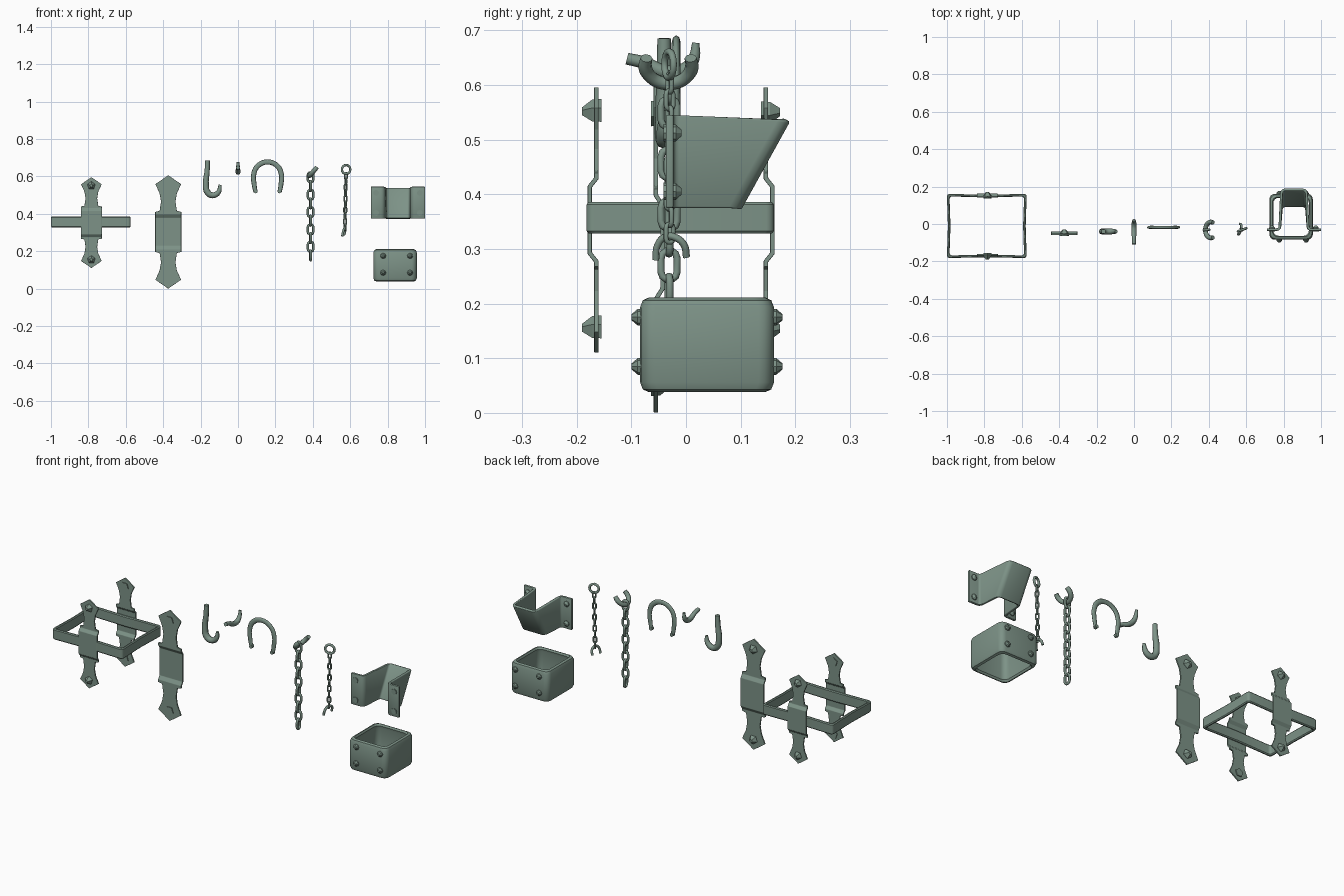
import bpy, bmesh, math
from mathutils import Matrix

if "Cube" in bpy.data.objects:
    bpy.data.objects.remove(bpy.data.objects["Cube"])

iron = bpy.data.materials.new("green_grey_iron")
iron.diffuse_color = (.205, .29, .243, 1)
iron.use_nodes = True
iron.node_tree.nodes["Principled BSDF"].inputs["Base Color"].default_value = iron.diffuse_color


def select(ob):
    bpy.ops.object.select_all(action='DESELECT')
    ob.select_set(True)
    bpy.context.view_layer.objects.active = ob


def mesh_obj(name, verts, faces, smooth=True):
    me = bpy.data.meshes.new(name)
    me.from_pydata(verts, [], faces)
    bm = bmesh.new()
    bm.from_mesh(me)
    bmesh.ops.recalc_face_normals(bm, faces=bm.faces)
    bm.to_mesh(me)
    bm.free()
    me.materials.append(iron)
    ob = bpy.data.objects.new(name, me)
    bpy.context.collection.objects.link(ob)
    if smooth:
        select(ob)
        bpy.ops.object.shade_smooth_by_angle(angle=math.radians(35))
    return ob


def solid(ob, thick, bevel=0.0):
    m = ob.modifiers.new("thickness", 'SOLIDIFY')
    m.thickness, m.offset, m.use_even_offset = thick, 0, True
    if bevel:
        b = ob.modifiers.new("edges", 'BEVEL')
        b.width, b.segments, b.limit_method = bevel, 2, 'ANGLE'


def tube(name, pts, radius, taper=None, cyclic=False, kind='BEZIER'):
    cu = bpy.data.curves.new(name, 'CURVE')
    cu.dimensions = '3D'
    cu.bevel_depth, cu.bevel_resolution = radius, 2
    cu.resolution_u, cu.use_fill_caps = 5, not cyclic
    cu.materials.append(iron)
    sp = cu.splines.new(kind)
    dest = sp.bezier_points if kind == 'BEZIER' else sp.points
    dest.add(len(pts) - 1)
    for i, p in enumerate(pts):
        if kind == 'BEZIER':
            dest[i].co = p
            dest[i].handle_left_type = dest[i].handle_right_type = 'AUTO'
        else:
            dest[i].co = (*p, 1)
        dest[i].radius = taper[i] if taper else 1
    sp.use_cyclic_u = cyclic
    ob = bpy.data.objects.new(name, cu)
    bpy.context.collection.objects.link(ob)
    select(ob)
    bpy.ops.object.convert(target='MESH')
    ob = bpy.context.object
    bpy.ops.object.shade_smooth_by_angle(angle=math.radians(50))
    return ob


def rivet(name, loc, r, h, side, sides=5, back=.009):
    # blunt cone pointing along side * y, with a flat end showing behind the plate
    bm = bmesh.new()
    rot = Matrix.Translation(loc) @ Matrix.Rotation(-side * math.pi / 2, 4, 'X')
    for r1, r2, z0, z1 in ((r, r * .95, -back, h * .3), (r * .95, r * .35, h * .3, h)):
        bmesh.ops.create_cone(bm, cap_ends=True, segments=sides, radius1=r1, radius2=r2, depth=z1 - z0,
                              matrix=rot @ Matrix.Translation((0, 0, (z0 + z1) / 2)))
    me = bpy.data.meshes.new(name)
    bm.to_mesh(me)
    bm.free()
    me.materials.append(iron)
    bpy.context.collection.objects.link(bpy.data.objects.new(name, me))


def strap(name, x, y, z, side, s=1.0):
    # pointed plate: (height, half width, outward step), mirrored top to bottom
    half = [(.205, .055, 0), (.165, .037, 0), (.13, .031, 0), (.09, .037, 0), (.086, .056, 0),
            (.076, .056, 0), (.061, .056, .012)]
    rows = half + [(-h, w, o) for h, w, o in reversed(half)]
    v = [(x, y, z + .243 * s)]
    for h, w, o in rows:
        for sx in (-1, 1):
            v.append((x + sx * w * s, y + side * o, z + h * s))
    v.append((x, y, z - .243 * s))
    f = [(0, 1, 2)]
    f += [(2 * i + 1, 2 * i + 2, 2 * i + 4, 2 * i + 3) for i in range(len(rows) - 1)]
    f.append((len(v) - 3, len(v) - 2, len(v) - 1))
    solid(mesh_obj(name, v, f, False), .008, .0015)
    for sz in (-1, 1):
        rivet(name + "_rivet", (x, y, z + sz * .198 * s), .023 * s ** .5, .026, side)


def loft(name, loops):
    # closed rings stacked and joined end to end into a hollow band
    n, m = len(loops[0]), len(loops)
    v = [p for lp in loops for p in lp]
    f = [(a * n + i, a * n + (i + 1) % n, (a + 1) % m * n + (i + 1) % n, (a + 1) % m * n + i)
         for a in range(m) for i in range(n)]
    return mesh_obj(name, v, f)


def round_rect(cx, cy, hx, hy, r, z, pinch=0.0, k=4):
    out = []
    for q, (sx, sy) in enumerate(((1, 1), (-1, 1), (-1, -1), (1, -1))):
        for i in range(k + 1):
            a = math.pi / 2 * (q + i / k)
            out.append((cx + sx * (hx - r) + r * math.cos(a), cy + sy * (hy - r) + r * math.sin(a), z))
        if pinch:
            p = ((0, hy - pinch), (-hx + pinch, 0), (0, -hy + pinch), (hx - pinch, 0))[q]
            out.append((cx + p[0], cy + p[1], z))
    return out


def link(name, c, length, width, wire, angle):
    r, s, pts = width / 2 - wire, length / 2 - width / 2, []
    for end in (0, 1):
        for i in range(6):
            a = math.pi * (end + i / 5)
            u, w = r * math.cos(a), r * math.sin(a) + (s if end == 0 else -s)
            pts.append((c[0] + u * math.cos(angle), c[1] + u * math.sin(angle), c[2] + w))
    tube(name, pts, wire, cyclic=True, kind='POLY')


# rectangular iron hoop with a strap on its front and back
bx, by = -.787, -.0105
loft("hoop_band", [round_rect(bx, by, .213 - d, .1715 - d, .014, z, .005)
                   for d, z in ((0, .333), (0, .381), (.004, .386), (.01, .386),
                                (.014, .381), (.014, .333), (.01, .328), (.004, .328))])
strap("hoop_strap_front", -.784, -.164, .353, -1)
strap("hoop_strap_back", -.784, .146, .353, 1)

# separate larger strap, facing backward
strap("loose_strap", -.373, -.055, .303, 1, 1.247)

# J shaped hook
tube("j_hook", [(-.163, -.04, .685), (-.165, -.04, .63), (-.172, -.04, .56), (-.163, -.04, .515),
                (-.135, -.04, .499), (-.105, -.04, .515), (-.095, -.04, .555)],
     .0145, (.85, .95, 1.1, 1.15, 1.1, .95, .55))

# small wall hook seen edge on
tube("small_hook", [(0, -.108, .648), (0, -.075, .64), (0, -.04, .624), (0, -.005, .626),
                    (0, .014, .648), (0, .018, .677)], .0135, (.8, .85, 1, 1, .8, .5))

# horseshoe, flattened from a round tube
shoe = tube("horseshoe", [(.094, 0, .515), (.086, 0, .56), (.084, 0, .61), (.106, 0, .656), (.158, 0, .677),
                          (.21, 0, .656), (.232, 0, .61), (.23, 0, .56), (.222, 0, .515)],
            .013, (.85, 1, 1.05, 1.05, 1.05, 1.05, 1.05, 1, .85))
shoe.scale.y = .6
shoe.location.y = -.018
for x in (.095, .221):
    tube("horseshoe_heel", [(x, -.026, .519), (x, -.009, .519)], .01, kind='POLY')

# heavy chain hanging from a broken, tilted ring
pts = []
for i in range(9):
    a = math.radians(-200 + i * 27.5)
    h = .043 * math.sin(a)
    pts.append((.412 + h * .7, -.032 + .043 * math.cos(a), .637 + h * .8))
tube("broken_ring", pts, .0125, (.9, 1, 1, 1, 1, 1, 1, 1, .9))
for i in range(10):
    link("chain_link", (.388, -.031, .595 - i * .0464), .067, .043, .0066, (i % 2) * -math.pi / 2 + .1)

# light chain with a ring on top and an opened link below
ca, sa = math.cos(.35), math.sin(.35)
tube("top_ring", [(.578 + .024 * math.cos(t) * ca, -.031 + .024 * math.cos(t) * sa, .637 + .024 * math.sin(t))
                  for t in [i * math.pi / 8 for i in range(16)]], .0065, cyclic=True, kind='POLY')
for i in range(10):
    link("thin_chain_link", (.577 - i * .0006, -.03, .603 - i * .0305), .043, .024, .0045, (i % 2) * math.pi / 2 + .5)
tube("opened_link", [(.557, -.055, .28), (.562, -.053, .304), (.569, -.038, .322), (.574, -.02, .321),
                     (.573, -.004, .308), (.566, .001, .285)], .0065)

# hollow four sided sleeve with rounded rims
cx, cy = .84, .0385
loft("box_sleeve", [round_rect(cx, cy, .116 - d, .1225 - d, .028, z)
                    for d, z in ((.016, .038), (.005, .043), (0, .056), (0, .193), (.005, .206), (.016, .211),
                                 (.021, .201), (.018, .187), (.018, .062), (.021, .048))])
for x in (.776, .92):
    for z in (.085, .175):
        for side in (-1, 1):
            rivet("sleeve_rivet", (x, cy + side * .122, z), .016, .016, side, 8)

# flanged beam hanger with a slanted back wall
hx = .855
top = [(-.145, -.03, .545), (-.076, -.03, .545), (-.066, .184, .536), (.066, .184, .536), (.076, -.03, .545),
       (.145, -.03, .545)]
low = [(x, .095 if y > 0 else y, .375) for x, y, z in top]
verts = [(hx + x, y, z) for x, y, z in top + low]
hanger = mesh_obj("beam_hanger", verts, [(i, i + 1, i + 7, i + 6) for i in range(5)])
fold = hanger.modifiers.new("folds", 'BEVEL')
fold.width, fold.segments, fold.limit_method = .016, 3, 'ANGLE'
solid(hanger, .014, .003)
for sx in (-1, 1):
    for z in (.405, .512):
        rivet("hanger_rivet", (hx + sx * .117, -.023, z), .016, .015, 1, 8, .018)
